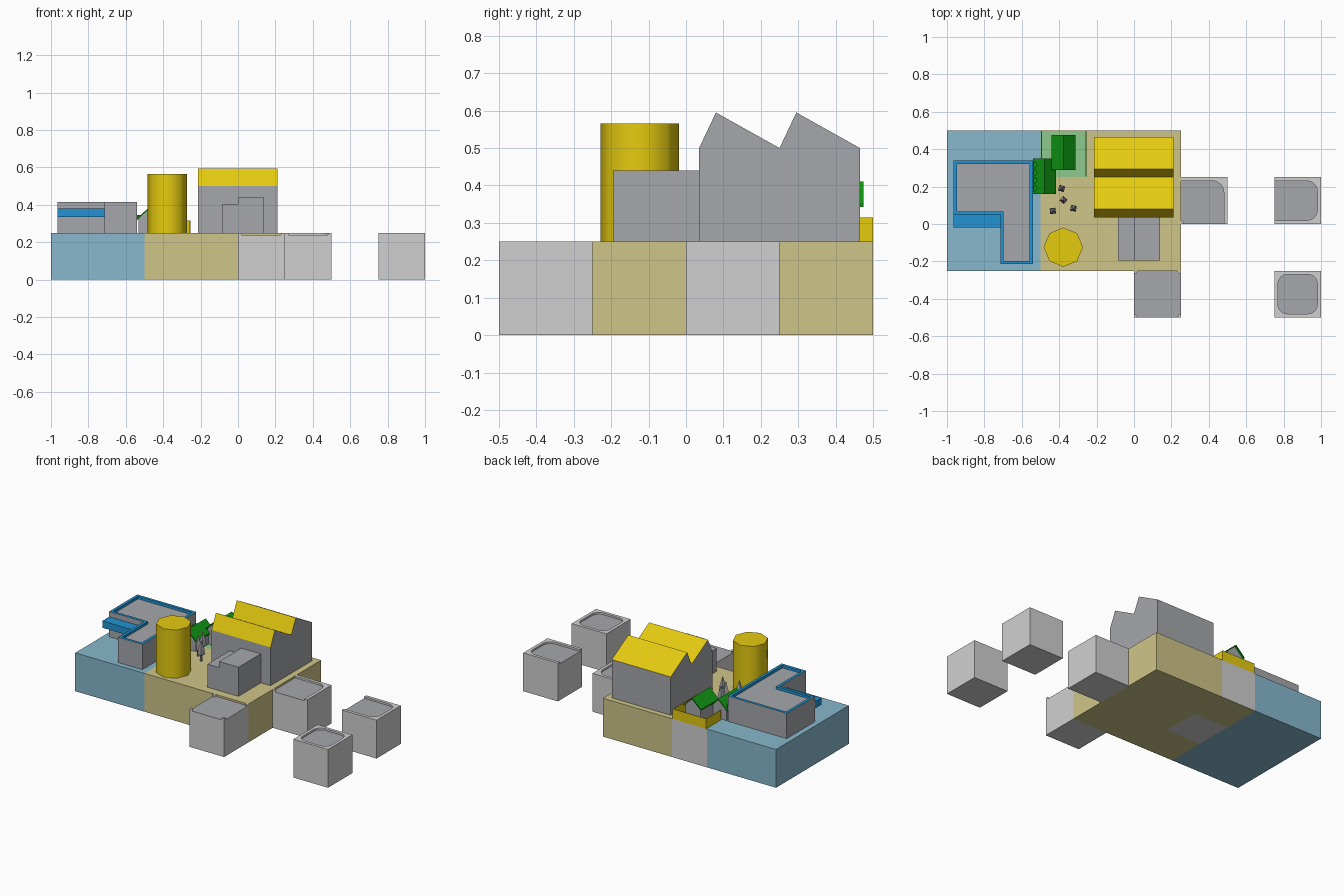
import bpy, math
from mathutils import Vector

if "Cube" in bpy.data.objects:
    bpy.data.objects.remove(bpy.data.objects["Cube"])


def lin(c):
    c /= 255
    return c / 12.92 if c <= 0.04045 else ((c + 0.055) / 1.055) ** 2.4


def mat(name, r, g, b):
    m = bpy.data.materials.new(name)
    m.diffuse_color = (lin(r), lin(g), lin(b), 1)
    m.use_nodes = True
    m.node_tree.nodes["Principled BSDF"].inputs["Base Color"].default_value = m.diffuse_color
    return m


PALE = mat("pale grey", 208, 208, 208)
GREY = mat("mid grey", 166, 167, 171)
TAN = mat("tan", 207, 197, 137)
PBLUE = mat("pale blue", 135, 184, 205)
PGREEN = mat("pale green", 143, 202, 143)
YELLOW = mat("yellow", 229, 203, 16)
BLUE = mat("blue", 34, 148, 212)
GREEN = mat("green", 16, 152, 20)


def make(name, verts, faces, mats, rule=None):
    """Mesh object; rule(normal, centre) returns a material slot."""
    me = bpy.data.meshes.new(name)
    me.from_pydata(verts, [], faces)
    for m in mats:
        me.materials.append(m)
    me.update()
    if rule:
        for p in me.polygons:
            p.material_index = rule(p.normal, p.center)
    ob = bpy.data.objects.new(name, me)
    bpy.context.collection.objects.link(ob)
    return ob


def prism(name, pts, lo, hi, mats, rule=None, axis='z'):
    """Extrude a counter-clockwise outline along z, x (pts = y,z) or y (pts = x,z)."""
    put = {'z': lambda a, b, h: (a, b, h),
           'x': lambda a, b, h: (h, a, b),
           'y': lambda a, b, h: (a, -h, b)}[axis]
    n = len(pts)
    verts = [put(a, b, lo) for a, b in pts] + [put(a, b, hi) for a, b in pts]
    faces = [list(range(n))[::-1], list(range(n, 2 * n))]
    faces += [(i, (i + 1) % n, (i + 1) % n + n, i + n) for i in range(n)]
    return make(name, verts, faces, mats, rule)


def box(name, x0, x1, y0, y1, z0, z1, mats, rule=None):
    return prism(name, [(x0, y0), (x1, y0), (x1, y1), (x0, y1)], z0, z1, mats, rule)


# ground blocks
Z = 0.25
box("blue_ground", -1, -0.5, -0.25, 0.5, 0, Z, [PBLUE])
box("tan_ground", -0.25, 0.25, -0.25, 0.5, 0, Z, [TAN])
box("tan_ground_front", -0.5, -0.25, -0.25, 0, 0, Z, [TAN])
box("tan_ground_middle", -0.5, -0.25, 0, 0.25, 0, Z, [TAN, PALE],
    lambda n, c: int(n.z < -0.5))
box("garden_ground", -0.5, -0.25, 0.25, 0.5, 0, Z, [PALE, PGREEN, TAN],
    lambda n, c: 1 if n.z > 0.5 else 2 if n.z < -0.5 else 0)

# road cubes: pale block, sunken dark road, raised kerbs on the closed sides
W, FLOOR, S = 0.02, 0.238, 0.25


def road(name, x, y, closed, r=0.05):
    """closed: which of the sides (bottom, right, top, left) have a kerb."""
    box(name + "_block", x, x + S, y, y + S, 0, FLOOR, [PALE, GREY],
        lambda n, c: int(n.z > 0.5))
    c = Vector((x + S / 2, y + S / 2))
    for k in range(4):
        a = k * math.pi / 2
        ca, sa = round(math.cos(a)), round(math.sin(a))

        def tr(pts):
            out = []
            for u, v in pts:
                u, v = u - S / 2, v - S / 2
                out.append((c.x + ca * u - sa * v, c.y + sa * u + ca * v))
            return out
        here, prev, nxt = closed[k], closed[k - 1], closed[(k + 1) % 4]
        e = W + r
        if here:
            u0, u1 = (e if prev else 0), (S - e if nxt else S)
            prism(f"{name}_kerb_{k}", tr([(u0, 0), (u1, 0), (u1, W), (u0, W)]),
                  FLOOR, Z, [PALE])
        if here and prev:
            arc = [(e - r * math.sin(t), e - r * math.cos(t))
                   for t in [i * math.pi / 16 for i in range(9)]]
            prism(f"{name}_corner_{k}", tr([(0, 0), (e, 0)] + arc + [(0, e)]),
                  FLOOR, Z, [PALE])
        if not here and not prev:
            prism(f"{name}_corner_{k}", tr([(0, 0), (W, 0), (0.013, 0.013), (0, W)]),
                  FLOOR, Z, [PALE])


road("crossing", 0, -0.5, (0, 0, 0, 0))
road("bend", 0.25, 0, (0, 1, 1, 0), 0.06)
road("dead_end", 0.75, 0, (1, 1, 1, 0), 0.055)
road("plaza", 0.75, -0.5, (1, 1, 1, 1))

# factory with saw-tooth roof
prism("factory", [(0.035, Z), (0.465, Z), (0.465, 0.5), (0.295, 0.595), (0.25, 0.5),
                  (0.08, 0.595), (0.035, 0.5)], -0.215, 0.21, [GREY, YELLOW],
      lambda n, c: int(n.z > 0.1), 'x')
box("annex_tall", 0, 0.14, -0.195, 0.035, Z, 0.44, [GREY])
box("annex_low", -0.085, 0, -0.195, 0.035, Z, 0.40, [GREY])

# storage tank
tank = prism("tank", [(-0.378 + 0.105 * math.cos(i * math.pi / 4),
                       -0.124 + 0.105 * math.sin(i * math.pi / 4)) for i in range(8)],
             Z, 0.565, [YELLOW])
for p in tank.data.polygons:
    p.use_smooth = abs(p.normal.z) < 0.5
for e in tank.data.edges:
    v0, v1 = (tank.data.vertices[i].co for i in e.vertices)
    e.use_edge_sharp = abs(v0.z - v1.z) < 1e-4

# L-shaped shop with a blue parapet
t = 0.018
outer = [(-0.965, 0.05), (-0.715, 0.05), (-0.715, -0.215), (-0.54, -0.215),
         (-0.54, 0.34), (-0.965, 0.34)]
inner = [(-0.965 + t, 0.05 + t), (-0.715 + t, 0.05 + t), (-0.715 + t, -0.215 + t),
         (-0.54 - t, -0.215 + t), (-0.54 - t, 0.34 - t), (-0.965 + t, 0.34 - t)]
loops = [(outer, Z), (outer, 0.415), (inner, 0.415), (inner, 0.398)]
verts = [(x, y, z) for pts, z in loops for x, y in pts]
faces = [(6 * k + i, 6 * k + (i + 1) % 6, 6 * k + 6 + (i + 1) % 6, 6 * k + 6 + i)
         for k in range(3) for i in range(6)]
faces += [list(range(18, 24)), list(range(6))[::-1]]
shop = make("shop", verts, faces, [GREY, BLUE])
for p in shop.data.polygons:
    p.material_index = int(6 <= p.index < 18)
box("shop_awning", -0.965, -0.715, -0.02, 0.05, 0.335, 0.38, [BLUE])


# small cottages: gabled walls and thin roof slabs, ridge along y
def cottage(name, x, y0, y1, half, eave, ridge):
    h, th = half * 0.85, 0.008
    we = ridge - (ridge - eave) * 0.85 - th
    prism(name + "_walls", [(x - h, Z), (x + h, Z), (x + h, we), (x, ridge - th), (x - h, we)],
          -y1 + 0.012, -y0 - 0.012, [GREY], None, 'y')
    prism(name + "_roof", [(x - half, eave - th), (x, ridge - th), (x + half, eave - th),
                           (x + half, eave), (x, ridge), (x - half, eave)],
          -y1, -y0, [GREEN], None, 'y')


cottage("back_cottage", -0.376, 0.29, 0.475, 0.064, 0.35, 0.41)
cottage("side_cottage", -0.478, 0.16, 0.35, 0.062, 0.325, 0.385)

# leafy hedge beside the shop
for i in range(4):
    y = 0.19 + i * 0.042
    prism(f"hedge_leaf_{i}", [(-0.54, y - 0.02), (-0.51, y), (-0.535, y + 0.02)],
          0.325, 0.345, [GREEN])

# thin garden fence on three sides
F = 0.315
box("fence_back", -0.496, -0.254, 0.496, 0.5, Z, F, [YELLOW])
box("fence_left", -0.496, -0.492, 0.35, 0.496, Z, F, [YELLOW])
box("fence_right", -0.258, -0.254, 0.255, 0.496, Z, F, [YELLOW])

# pointed four-sided trees
for i, (x, y, a) in enumerate([(-0.387, 0.19, 0.5), (-0.377, 0.128, 0.1),
                               (-0.434, 0.07, 0.9), (-0.324, 0.084, 0.6)]):
    prof = [(0.007, Z), (0.007, 0.285), (0.022, 0.295), (0.018, 0.33), (0.002, 0.385)]
    verts = [(x + r * math.cos(a + k * math.pi / 2), y + r * math.sin(a + k * math.pi / 2), z)
             for r, z in prof for k in range(4)]
    faces = [(4 * j + k, 4 * j + (k + 1) % 4, 4 * j + 4 + (k + 1) % 4, 4 * j + 4 + k)
             for j in range(4) for k in range(4)]
    make(f"tree_{i}", verts, faces + [(3, 2, 1, 0), (16, 17, 18, 19)], [GREY])
